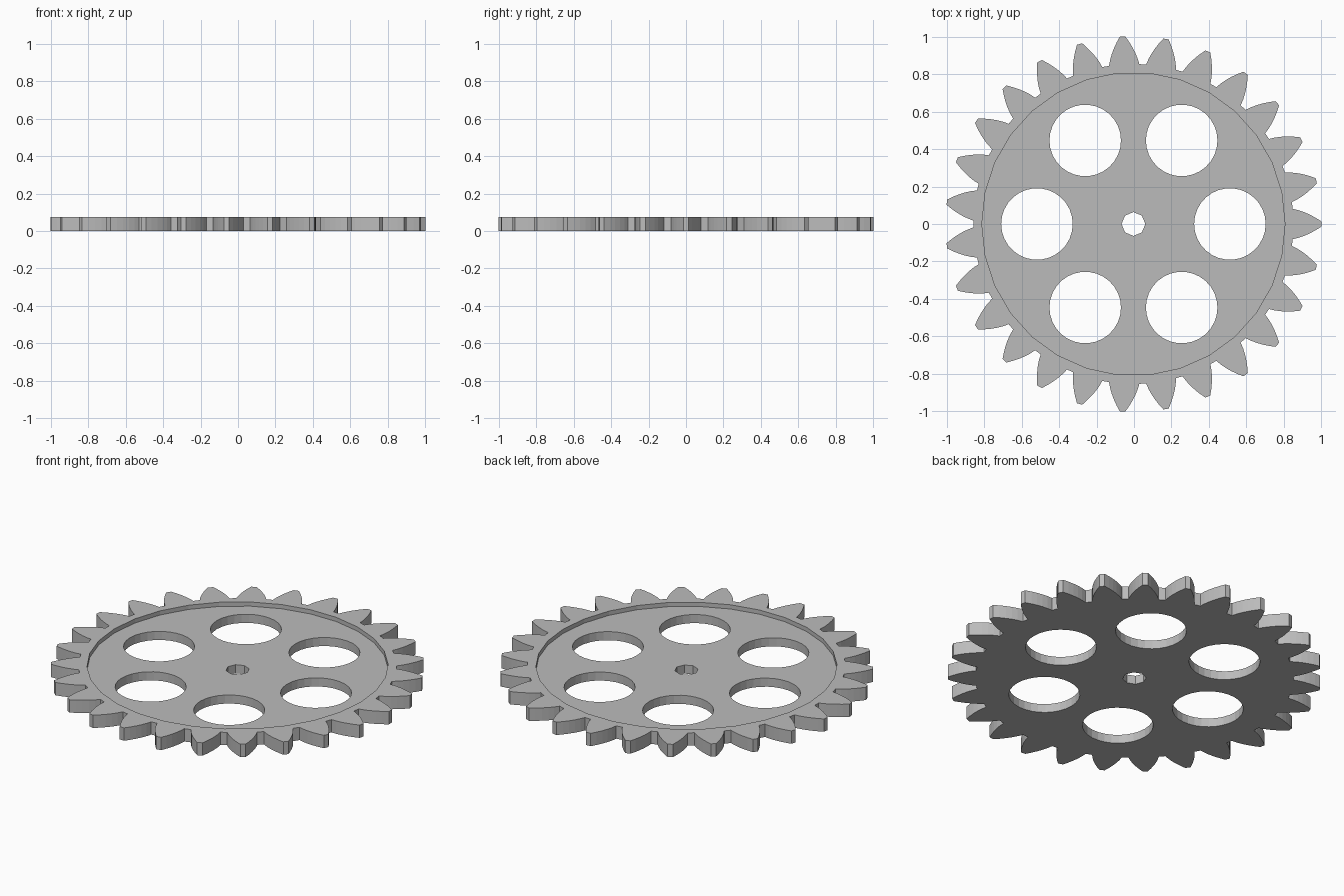
import bpy, bmesh
from math import sin, cos, tan, acos, pi, radians, sqrt

cube = bpy.data.objects.get("Cube")
if cube:
    bpy.data.objects.remove(cube, do_unlink=True)

TEETH = 27
OUTER, ROOT = 1.003, 0.854
PITCH = OUTER * TEETH / (TEETH + 2)
BASE = PITCH * cos(radians(28))
CX = -0.003
THICK, FLOOR = 0.076, 0.051

grey = bpy.data.materials.new("grey plastic")
grey.use_nodes = True
grey.diffuse_color = (0.5, 0.5, 0.5, 1)
grey.node_tree.nodes["Principled BSDF"].inputs["Base Color"].default_value = (0.5, 0.5, 0.5, 1)


def polar(r, a):
    return (r * cos(a), r * sin(a))


def circle(r, sides, cx=0, cy=0):
    return [(cx + r * cos(2 * pi * i / sides), cy + r * sin(2 * pi * i / sides)) for i in range(sides)]


def prism(name, outline, z0, z1):
    """Extrude a closed outline from z0 to z1."""
    bm = bmesh.new()
    face = bm.faces.new([bm.verts.new((x + CX, y, z0)) for x, y in outline])
    top = bmesh.ops.extrude_face_region(bm, geom=[face])["geom"]
    moved = [g for g in top if isinstance(g, bmesh.types.BMVert)]
    bmesh.ops.translate(bm, verts=moved, vec=(0, 0, z1 - z0))
    bmesh.ops.recalc_face_normals(bm, faces=bm.faces)
    mesh = bpy.data.meshes.new(name)
    bm.to_mesh(mesh)
    bm.free()
    mesh.materials.append(grey)
    obj = bpy.data.objects.new(name, mesh)
    bpy.context.collection.objects.link(obj)
    return obj


def half_angle(r):
    """Half the angular width of an involute tooth at radius r."""
    inv = lambda a: tan(a) - a
    return pi / (2 * TEETH) + inv(radians(28)) - inv(acos(BASE / r))


# Toothed outline
flank = [ROOT + (OUTER - ROOT) * i / 5 for i in range(6)]
outline = []
for t in range(TEETH):
    mid = 2 * pi * t / TEETH
    outline += [polar(r, mid - half_angle(r)) for r in flank]
    outline += [polar(r, mid + half_angle(r)) for r in reversed(flank)]
gear = prism("gear_wheel", outline, 0, THICK)

# Shallow recess, axle hole and six round lightening holes
cutters = [prism("recess_cutter", circle(0.809, 30), FLOOR, 0.2),
           prism("axle_cutter", circle(0.0635, 8), -0.1, 0.2)]
for i in range(6):
    x, y = polar(0.515, i * pi / 3)
    cutters.append(prism("hole_cutter", circle(0.191, 30, x, y), -0.1, 0.2))
for c in cutters:
    c.hide_render = True
    mod = gear.modifiers.new(c.name, "BOOLEAN")
    mod.operation, mod.solver, mod.object = "DIFFERENCE", "EXACT", c

# Bake the cuts and remove the cutters
bpy.context.view_layer.update()
cut = bpy.data.meshes.new_from_object(gear.evaluated_get(bpy.context.evaluated_depsgraph_get()))
gear.modifiers.clear()
gear.data = cut
for c in cutters:
    bpy.data.objects.remove(c, do_unlink=True)
